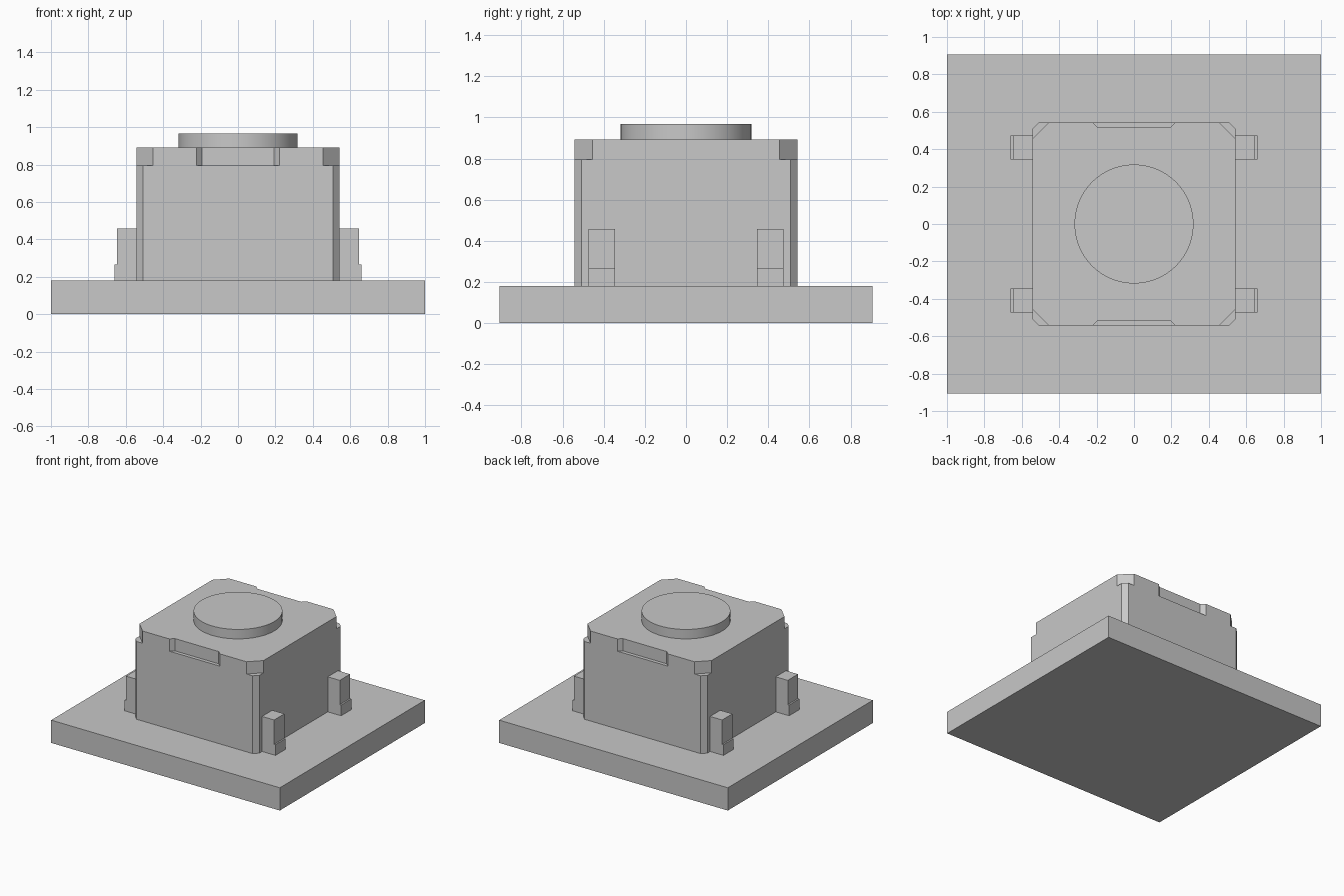
import bpy
import bmesh
from math import pi
from mathutils import Matrix

if "Cube" in bpy.data.objects:
    bpy.data.objects.remove(bpy.data.objects["Cube"], do_unlink=True)

GREY = (0.58, 0.58, 0.58, 1)
grey = bpy.data.materials.new("plain grey")
grey.use_nodes = True
grey.diffuse_color = GREY
grey.node_tree.nodes["Principled BSDF"].inputs["Base Color"].default_value = GREY

HALF = 0.543          # half width of the switch housing
BASE_TOP = 0.18
RIM = 0.795           # where the cut corners and notches begin
BODY_TOP = 0.892


def add_object(name, bm):
    bmesh.ops.recalc_face_normals(bm, faces=bm.faces)
    mesh = bpy.data.meshes.new(name)
    bm.to_mesh(mesh)
    bm.free()
    mesh.materials.append(grey)
    obj = bpy.data.objects.new(name, mesh)
    bpy.context.collection.objects.link(obj)
    return obj


def extrude_profile(bm, points, low, high, axis="Z"):
    """Extrude a 2D outline along z, or an x-z outline along y."""
    place = (lambda p: (p[0], p[1], low)) if axis == "Z" else (lambda p: (p[0], low, p[1]))
    face = bm.faces.new([bm.verts.new(place(p)) for p in points])
    verts = [v for v in bmesh.ops.extrude_face_region(bm, geom=[face])["geom"]
             if isinstance(v, bmesh.types.BMVert)]
    step = (0, 0, high - low) if axis == "Z" else (0, high - low, 0)
    bmesh.ops.translate(bm, verts=verts, vec=step)


def chamfered_square(half, cut):
    inner = half - cut
    return [(inner, -half), (half, -inner), (half, inner), (inner, half),
            (-inner, half), (-half, inner), (-half, -inner), (-inner, -half)]


# Square mounting plate
bm = bmesh.new()
extrude_profile(bm, [(-1, -0.906), (1, -0.906), (1, 0.906), (-1, 0.906)], 0, BASE_TOP)
add_object("base_plate", bm)

# Housing with narrow corner chamfers
bm = bmesh.new()
extrude_profile(bm, chamfered_square(HALF, 0.035), BASE_TOP, BODY_TOP)
housing = add_object("housing", bm)

# Cutters for the wide upper corners and the front and back notches
bm = bmesh.new()
out = HALF + 0.1
inner = HALF - 0.088 - 0.1
for turn in range(4):
    start = len(bm.verts)
    extrude_profile(bm, [(inner, -out), (out, -out), (out, -inner)], RIM, 1.1)
    if turn % 2 == 0:
        extrude_profile(bm, [(-0.25, -HALF - 0.028), (0.25, -HALF - 0.028),
                             (0.192, -HALF + 0.028), (-0.192, -HALF + 0.028)], RIM, 1.1)
    bm.verts.ensure_lookup_table()
    bmesh.ops.rotate(bm, verts=bm.verts[start:], cent=(0, 0, 0),
                     matrix=Matrix.Rotation(turn * pi / 2, 3, "Z"))
cutter = add_object("rim_cutter", bm)
cutter.hide_render = True
cutter.hide_viewport = True
cutter.display_type = "WIRE"
cut = housing.modifiers.new("cut rim", "BOOLEAN")
cut.operation = "DIFFERENCE"
cut.solver = "EXACT"
cut.object = cutter

# Round push button
bm = bmesh.new()
bmesh.ops.create_cone(bm, cap_ends=True, segments=96, radius1=0.318, radius2=0.318,
                      depth=0.075, matrix=Matrix.Translation((0, 0, BODY_TOP + 0.0375)))
button = add_object("push_button", bm)
bpy.context.view_layer.objects.active = button
button.select_set(True)
bpy.ops.object.shade_smooth_by_angle()

# Stepped terminal legs, mirrored to all four corners
bm = bmesh.new()
extrude_profile(bm, [(HALF, BASE_TOP), (0.66, BASE_TOP), (0.66, 0.265), (0.648, 0.265),
                     (0.648, 0.457), (HALF, 0.457)], 0.346, 0.474, axis="Y")
legs = add_object("terminal_legs", bm)
mirror = legs.modifiers.new("four corners", "MIRROR")
mirror.use_axis = (True, True, False)
mirror.use_mirror_merge = False
